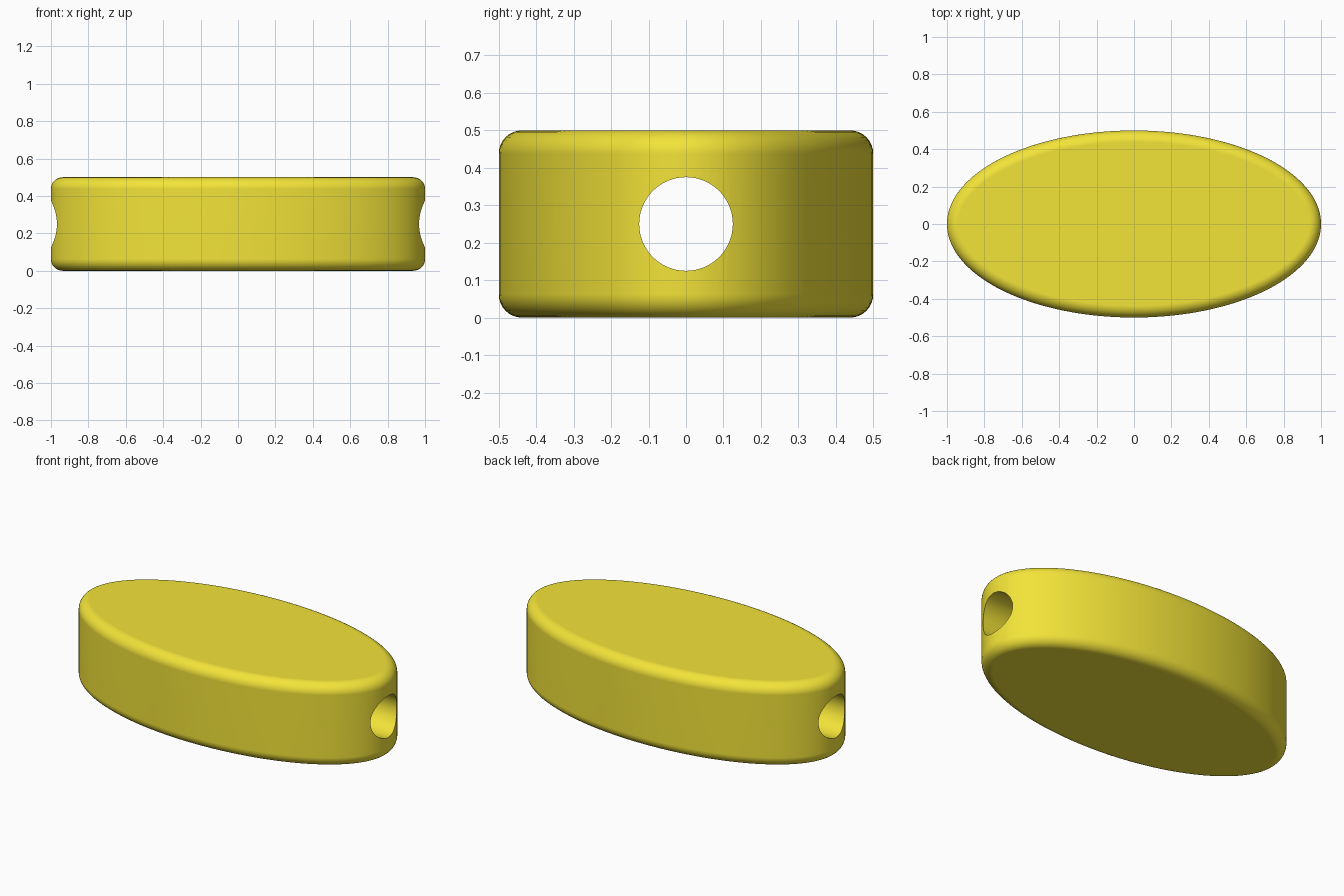
import bpy, bmesh
from math import sin, cos, pi, hypot, radians

if "Cube" in bpy.data.objects:
    bpy.data.objects.remove(bpy.data.objects["Cube"])

A, B, H = 1.0, 0.5, 0.5      # half length, half width, height
FILLET, HOLE = 0.062, 0.125  # edge rounding, bore radius
SIDES, STEPS = 160, 8


def ellipse_ring(bm, inset, z):
    """Ellipse moved inward along its normals by a constant distance."""
    ring = []
    for i in range(SIDES):
        t = 2 * pi * i / SIDES
        nx, ny = B * cos(t), A * sin(t)
        n = hypot(nx, ny)
        ring.append(bm.verts.new((A * cos(t) - inset * nx / n,
                                  B * sin(t) - inset * ny / n, z)))
    return ring


# Oval body: stacked rings following a rounded-edge profile
arc = [(FILLET * (1 - sin(a)), FILLET * (1 - cos(a)))
       for a in (pi / 2 * k / STEPS for k in range(STEPS + 1))]
profile = arc + [(inset, H - z) for inset, z in reversed(arc)]
bm = bmesh.new()
rings = [ellipse_ring(bm, inset, z) for inset, z in profile]
for low, high in zip(rings, rings[1:]):
    for i in range(SIDES):
        j = (i + 1) % SIDES
        bm.faces.new((low[i], low[j], high[j], high[i]))
bm.faces.new(rings[0][::-1])
bm.faces.new(rings[-1])
bmesh.ops.recalc_face_normals(bm, faces=bm.faces)
mesh = bpy.data.meshes.new("oval_bead")
bm.to_mesh(mesh)
bm.free()
bead = bpy.data.objects.new("oval_bead", mesh)
bpy.context.collection.objects.link(bead)

yellow = bpy.data.materials.new("yellow")
yellow.diffuse_color = (0.89, 0.77, 0.04, 1)
yellow.use_nodes = True
yellow.node_tree.nodes["Principled BSDF"].inputs["Base Color"].default_value = yellow.diffuse_color
mesh.materials.append(yellow)

# Lengthwise bore
bpy.ops.mesh.primitive_cylinder_add(vertices=96, radius=HOLE, depth=3,
                                    location=(0, 0, H / 2), rotation=(0, pi / 2, 0))
cutter = bpy.context.object
cutter.name = "bore_cutter"
cutter.data.materials.append(yellow)
cutter.hide_render = True
cut = bead.modifiers.new("bore", 'BOOLEAN')
cut.operation, cut.solver, cut.object = 'DIFFERENCE', 'EXACT', cutter

bpy.ops.object.select_all(action='DESELECT')
bead.select_set(True)
bpy.context.view_layer.objects.active = bead
bpy.ops.object.modifier_apply(modifier="bore")
bpy.data.objects.remove(cutter)

# Smooth shading with crisp bore rims and flat caps
bpy.ops.object.shade_smooth_by_angle(angle=radians(30))
weighted = bead.modifiers.new("weighted_normals", 'WEIGHTED_NORMAL')
weighted.keep_sharp = True
